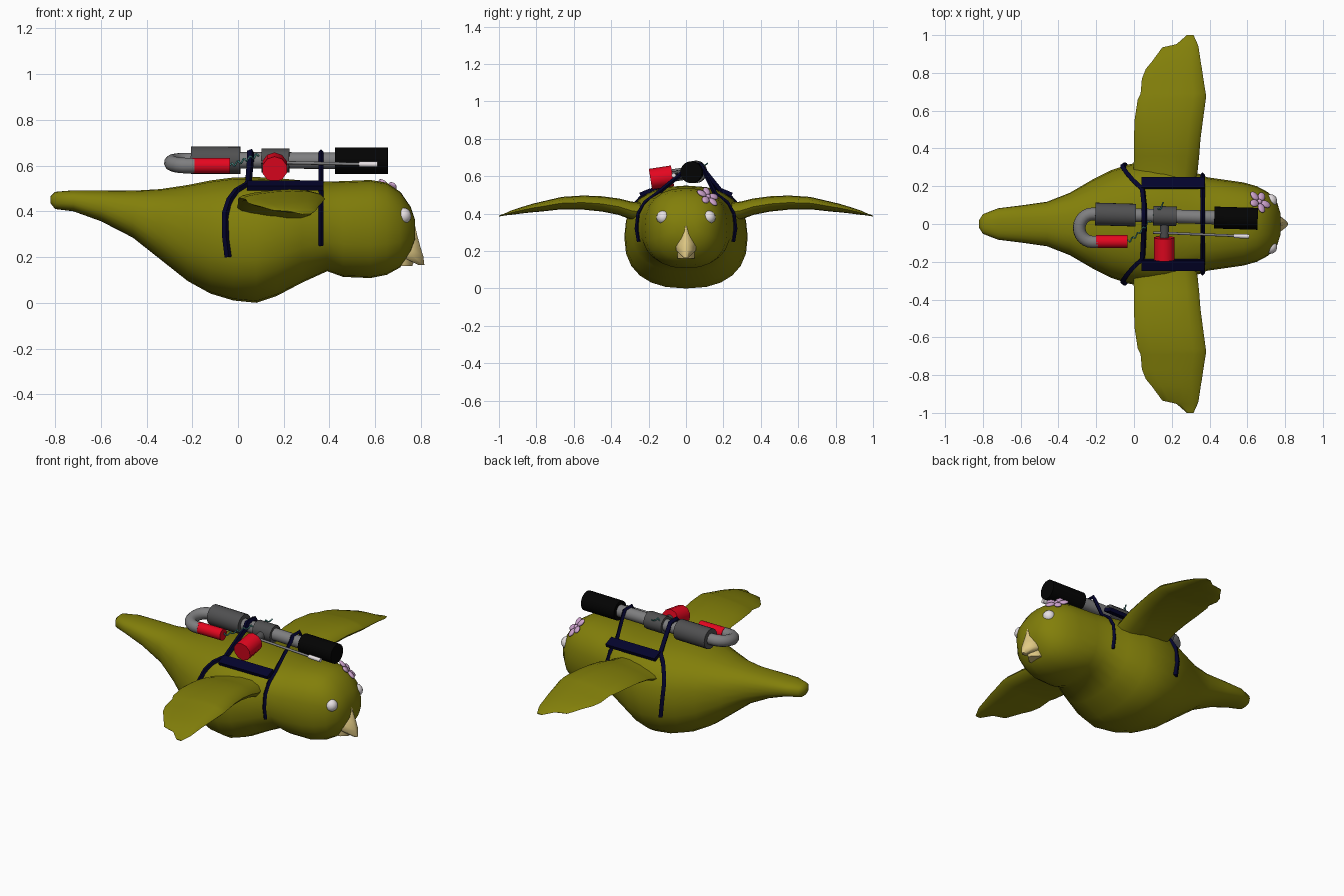
import bpy, bmesh, math
from mathutils import Vector, Matrix
from mathutils.bvhtree import BVHTree

if "Cube" in bpy.data.objects:
    bpy.data.objects.remove(bpy.data.objects["Cube"])


def mat(name, r, g, b):
    m = bpy.data.materials.new(name)
    m.diffuse_color = (r, g, b, 1)
    m.use_nodes = True
    m.node_tree.nodes["Principled BSDF"].inputs["Base Color"].default_value = m.diffuse_color
    return m


OLIVE = mat("olive", .223, .212, .003)
RED = mat("red", .78, .002, .014)
DARK = mat("dark_grey", .08, .08, .082)
GREY = mat("grey", .21, .21, .215)
BLACK = mat("black", .001, .001, .001)
NAVY = mat("navy", .001, .001, .025)
TAN = mat("tan", .74, .58, .23)
PINK = mat("pink", .62, .37, .62)
WHITE = mat("white", .82, .77, .79)
TEAL = mat("teal", .08, .32, .3)


def finish(name, bm, m, angle=40):
    bmesh.ops.recalc_face_normals(bm, faces=bm.faces)
    me = bpy.data.meshes.new(name)
    bm.to_mesh(me)
    bm.free()
    ob = bpy.data.objects.new(name, me)
    bpy.context.collection.objects.link(ob)
    me.materials.append(m)
    smooth(ob, angle)
    return ob


def smooth(ob, angle):
    bpy.ops.object.select_all(action='DESELECT')
    ob.select_set(True)
    bpy.context.view_layer.objects.active = ob
    bpy.ops.object.shade_smooth_by_angle(angle=math.radians(angle))


def loft(rings):
    bm = bmesh.new()
    vs = [[bm.verts.new(p) for p in r] for r in rings]
    n = len(vs[0])
    for a, b in zip(vs, vs[1:]):
        for i in range(n):
            bm.faces.new((a[i], a[(i + 1) % n], b[(i + 1) % n], b[i]))
    bm.faces.new(vs[0])
    bm.faces.new(vs[-1])
    return bm


def rod(name, a, b, r, m, n=20, r2=None, angle=40):
    a, b = Vector(a), Vector(b)
    d = b - a
    mx = Matrix.Translation((a + b) / 2) @ d.to_track_quat('Z', 'Y').to_matrix().to_4x4()
    bm = bmesh.new()
    bmesh.ops.create_cone(bm, cap_ends=True, segments=n, radius1=r,
                          radius2=r if r2 is None else r2, depth=d.length, matrix=mx)
    return finish(name, bm, m, angle)


def ball(name, mx, m):
    bm = bmesh.new()
    bmesh.ops.create_uvsphere(bm, u_segments=16, v_segments=10, radius=1, matrix=mx)
    return finish(name, bm, m, 60)


def tube(name, pts, r, m, res=0):
    cu = bpy.data.curves.new(name, 'CURVE')
    cu.dimensions = '3D'
    cu.bevel_depth, cu.bevel_resolution, cu.use_fill_caps = r, res, True
    sp = cu.splines.new('POLY')
    sp.points.add(len(pts) - 1)
    for p, q in zip(sp.points, pts):
        p.co = (*q, 1)
    cu.materials.append(m)
    ob = bpy.data.objects.new(name, cu)
    bpy.context.collection.objects.link(ob)
    bpy.ops.object.select_all(action='DESELECT')
    ob.select_set(True)
    bpy.context.view_layer.objects.active = ob
    bpy.ops.object.convert(target='MESH')
    smooth(bpy.context.object, 75)


# body and head: x, top, bottom, half width
stations = [(-.82, .465, .435, .02), (-.80, .485, .41, .052), (-.72, .492, .40, .083),
            (-.60, .492, .357, .098), (-.46, .49, .285, .118), (-.34, .497, .19, .165),
            (-.22, .515, .095, .235), (-.12, .535, .04, .285), (-.02, .548, .01, .318),
            (.08, .55, 0, .33), (.17, .545, .03, .325), (.28, .535, .088, .29),
            (.39, .53, .138, .247), (.46, .532, .113, .237), (.58, .537, .108, .22),
            (.65, .525, .122, .2), (.71, .485, .155, .168), (.755, .42, .22, .12),
            (.775, .36, .28, .06)]


def sup(v, e=2 / 2.4):
    return math.copysign(abs(v) ** e, v)


rings = []
for x, zt, zb, hw in stations:
    rings.append([(x, hw * sup(math.cos(t)), (zt + zb) / 2 + (zt - zb) / 2 * sup(math.sin(t)))
                  for t in (math.tau * i / 24 for i in range(24))])
bm = loft(rings)
bmesh.ops.recalc_face_normals(bm, faces=bm.faces)
skin = BVHTree.FromBMesh(bm)
finish("body", bm, OLIVE, 60)

# wings: y, trailing x, leading x, middle z, half thickness
wing = [(.18, -.02, .32, .40, .075), (.29, -.003, .338, .415, .062), (.36, 0, .345, .437, .056),
        (.45, 0, .352, .452, .052), (.55, .003, .365, .459, .048), (.66, .02, .38, .456, .043),
        (.69, .035, .38, .452, .04), (.77, .042, .367, .438, .034), (.82, .062, .36, .43, .029),
        (.86, .095, .353, .422, .024), (.935, .15, .342, .405, .015), (.952, .225, .337, .4, .01),
        (1.0, .28, .315, .387, .003)]
for side, s in (("left", 1), ("right", -1)):
    rings = []
    for y, xt, xl, z, h in wing:
        ring = []
        for i in range(14):
            t = math.tau * i / 14
            u = (1 + math.cos(t)) / 2
            ring.append((xt + (xl - xt) * u, s * y, z + h * math.sin(t) * (.5 + .5 * u)))
        rings.append(ring)
    finish(side + "_wing", loft(rings), OLIVE, 60)
    ball(side + "_eye", Matrix.Translation((.722, s * .122, .38)) @ Matrix.Scale(.036, 4), WHITE)


# beak: z, front x, back x, half width
def beak(name, rows):
    finish(name, loft([[(b, -w, z), (b * .5 + f * .5, -w, z), (f, -w * .25, z), (f, w * .25, z),
                        (b * .5 + f * .5, w, z), (b, w, z)] for z, f, b, w in rows]), TAN, 55)


beak("upper_beak", [(.335, .775, .72, .012), (.29, .785, .71, .034), (.24, .799, .70, .052),
                    (.205, .81, .71, .053), (.165, .815, .79, .014)])
beak("lower_beak", [(.225, .785, .68, .048), (.16, .762, .69, .045)])

# flower on the head
loc, nor, _, _ = skin.find_nearest(Vector((.672, .125, .50)))
base = Matrix.Translation(loc + nor * .002) @ nor.to_track_quat('Z', 'Y').to_matrix().to_4x4()
for i in range(5):
    mx = base @ Matrix.Rotation(math.tau * i / 5, 4, 'Z') @ Matrix.Translation((.04, 0, .002))
    ball("flower_petal", mx @ Matrix.Diagonal((.028, .021, .011, 1)), PINK)
ball("flower_centre", base @ Matrix.Diagonal((.014, .014, .014, 1)), PINK)


# harness hoops follow the body, then rise to the pipe
def on_skin(x, z, s):
    hit = skin.ray_cast(Vector((x, s * 2, z)), Vector((0, -s, 0)))[0]
    return Vector((x, hit.y + s * .006, z))


def hoop(name, path, xt, r):
    half = {}
    for s in (1, -1):
        half[s] = [on_skin(x, z, s) for x, z in path] + [
            Vector((xt, .045 + s * .05, .63)), Vector((xt, .045 + s * .032, .66))]
    tube(name, half[1] + half[-1][::-1], r, NAVY)


hoop("rear_hoop", [(-.043, .2), (-.055, .3), (-.055, .39), (-.035, .45), (-.005, .49), (.045, .52)],
     .055, .016)
hoop("front_hoop", [(.363, .25), (.363, .32), (.363, .4), (.363, .46), (.363, .505)], .363, .012)
for s in (1, -1):
    bm = bmesh.new()
    bmesh.ops.create_cube(bm, size=1, matrix=Matrix.Translation((.207, s * .217, .513))
                          @ Matrix.Rotation(-s * .4, 4, 'X') @ Matrix.Diagonal((.335, .062, .022, 1)))
    finish("side_strap", bm, NAVY)


# pipe device on the back
def axis(x):
    return Vector((x, .047 - .03 * x, .623 - .003 * x))


rod("main_pipe", axis(-.1), axis(.5), .036, GREY)
rod("rear_canister", axis(-.205), axis(.01), .06, DARK, 24)
rod("front_canister", axis(.425), axis(.655), .058, BLACK, 24)
rod("joint_block", axis(.103), axis(.225), .052, DARK, 12)
rod("knob_stem", (.163, .04, .622), (.16, -.1, .596), .024, DARK, 16)
rod("knob", (.16, -.072, .602), (.16, -.19, .584), .056, RED, 10, .056, 50)

# bent tail pipe with red end
a, b = axis(-.2), Vector((-.19, -.095, .6))
bend = [a]
for i in range(13):
    t = math.pi * i / 12
    p = (a + b) / 2 + (a - b) / 2 * math.cos(t)
    bend.append(Vector((-.22 - .07 * math.sin(t), p.y, p.z)))
tube("bent_pipe", bend + [b], .034, GREY, 3)
rod("red_end", (-.2, -.093, .6), (-.035, -.093, .6), .034, RED)

# thin side rod with white tip
rod("thin_rod", (.1, -.045, .615), (.55, -.063, .606), .007, GREY, 10)
rod("rod_tip", (.53, -.063, .606), (.61, -.066, .605), .012, WHITE, 10)

# coiled wire
wire = []
for i in range(91):
    u = i / 90
    t = u * math.tau * 7
    wire.append((-.035 + .19 * u, -.093 + .2 * u ** 1.3 + .008 * math.cos(t),
                 .6 + .07 * u + .008 * math.sin(t)))
tube("coiled_wire", wire, .004, TEAL, 1)
